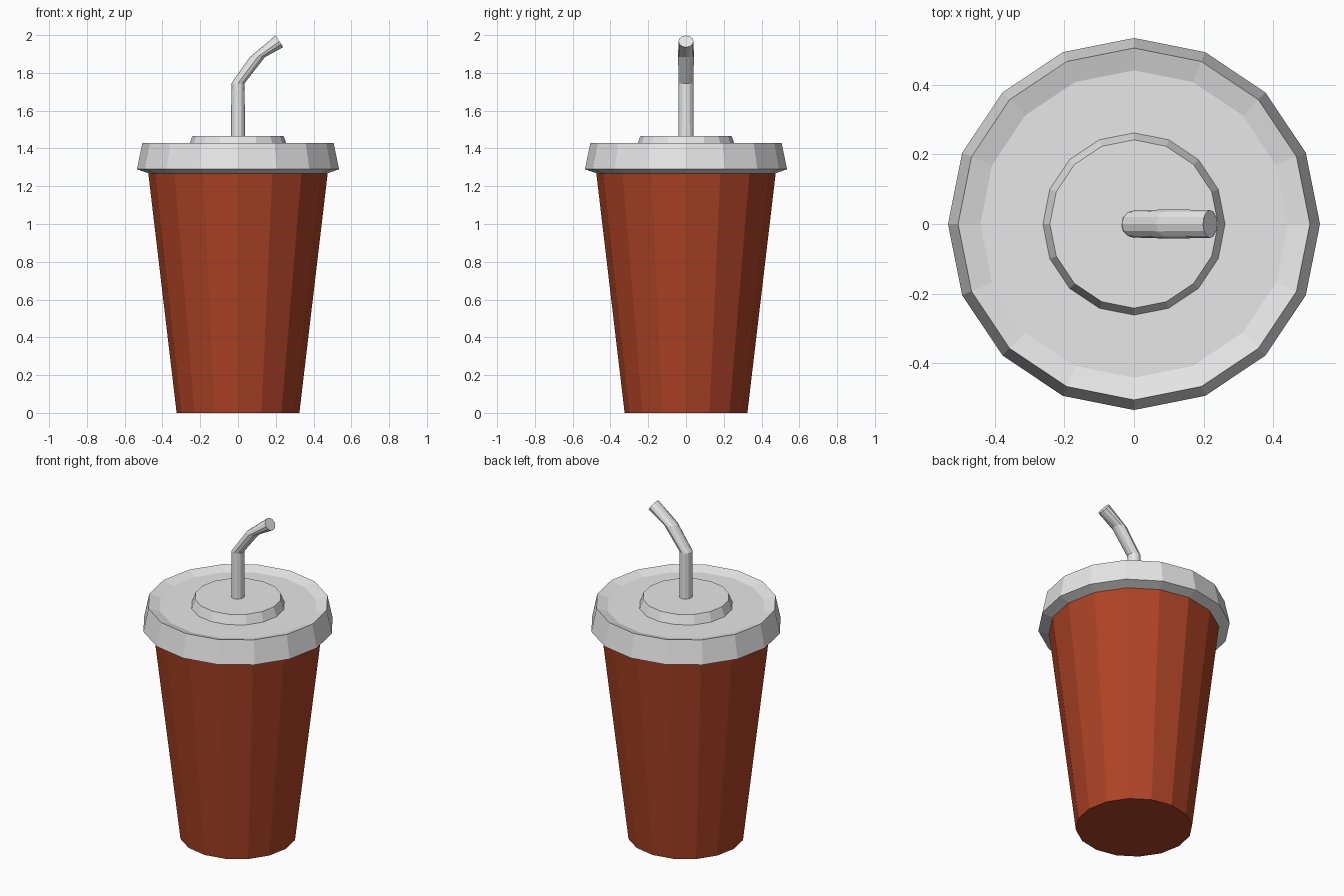
import bpy, bmesh, math
from mathutils import Vector

if "Cube" in bpy.data.objects:
    bpy.data.objects.remove(bpy.data.objects["Cube"])


def material(name, rgb):
    m = bpy.data.materials.new(name)
    m.diffuse_color = (*rgb, 1.0)
    m.use_nodes = True
    m.node_tree.nodes["Principled BSDF"].inputs["Base Color"].default_value = m.diffuse_color
    return m


RED = material("cup red", (0.42, 0.056, 0.019))
GREY = material("plastic grey", (0.8, 0.8, 0.8))


def skin(name, rings, mat):
    """Join equal rings of points with quads and cap both ends."""
    bm = bmesh.new()
    loops = [[bm.verts.new(p) for p in ring] for ring in rings]
    n = len(loops[0])
    for a, b in zip(loops, loops[1:]):
        for i in range(n):
            j = (i + 1) % n
            bm.faces.new((a[i], a[j], b[j], b[i]))
    bm.faces.new(loops[0][::-1])
    bm.faces.new(loops[-1])
    bmesh.ops.recalc_face_normals(bm, faces=bm.faces)
    mesh = bpy.data.meshes.new(name)
    bm.to_mesh(mesh)
    bm.free()
    mesh.materials.append(mat)
    obj = bpy.data.objects.new(name, mesh)
    bpy.context.collection.objects.link(obj)
    return obj


def ring(x, z, rx, ry, n, tilt=0.0):
    """Ellipse around (x, 0, z), tilted about the y axis."""
    c, s = math.cos(tilt), math.sin(tilt)
    pts = []
    for i in range(n):
        a = 2 * math.pi * i / n
        u, v = rx * math.cos(a), ry * math.sin(a)
        pts.append(Vector((x + u * c, v, z - u * s)))
    return pts


def lathe(name, profile, mat):
    return skin(name, [ring(0, z, r, r, 16) for r, z in profile], mat)


# tapered cup
lathe("cup", [(0.325, 0.0), (0.475, 1.27)], RED)

# lid with overhanging skirt, recessed top and raised centre disc
lathe("lid", [(0.473, 1.268), (0.535, 1.29), (0.506, 1.43), (0.442, 1.41),
              (0.262, 1.41), (0.242, 1.465)], GREY)

# bent straw
straw = [(0.0, 1.44, 0.037, 0.040, 0.0),
         (0.0, 1.745, 0.035, 0.039, 0.0),
         (0.103, 1.884, 0.040, 0.042, 0.0),
         (0.219, 1.967, 0.037, 0.040, math.radians(56))]
skin("straw", [ring(x, z, rx, ry, 12, t) for x, z, rx, ry, t in straw], GREY)
